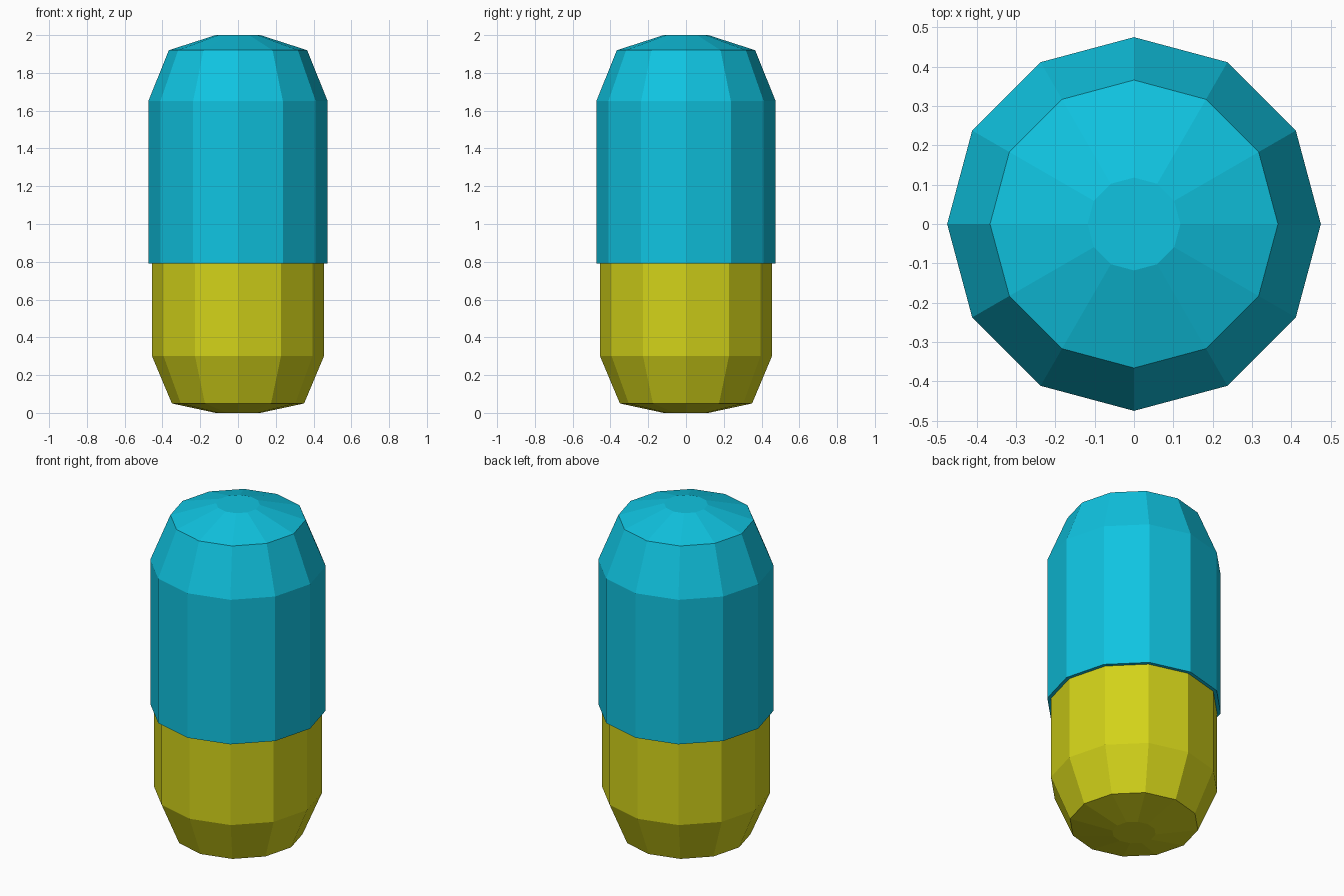
import bpy, bmesh
from math import cos, sin, pi

if "Cube" in bpy.data.objects:
    bpy.data.objects.remove(bpy.data.objects["Cube"])

SIDES = 12


def make_material(name, rgb):
    mat = bpy.data.materials.new(name)
    mat.diffuse_color = (*rgb, 1.0)
    mat.use_nodes = True
    mat.node_tree.nodes["Principled BSDF"].inputs["Base Color"].default_value = mat.diffuse_color
    return mat


def lathe(name, profile, mat):
    """Flat-faced turned shell from (radius, z) points, bottom to top."""
    bm = bmesh.new()
    rings = [[bm.verts.new((r * cos(2 * pi * i / SIDES), r * sin(2 * pi * i / SIDES), z))
              for i in range(SIDES)] for r, z in profile]
    for low, high in zip(rings, rings[1:]):
        for i in range(SIDES):
            j = (i + 1) % SIDES
            bm.faces.new((low[i], low[j], high[j], high[i]))
    # Close the rounded tip of the half (its narrowest ring)
    if profile[0][0] < 0.2:
        bm.faces.new(rings[0][::-1])
    if profile[-1][0] < 0.2:
        bm.faces.new(rings[-1])
    mesh = bpy.data.meshes.new(name)
    bm.to_mesh(mesh)
    bm.free()
    mesh.materials.append(mat)
    obj = bpy.data.objects.new(name, mesh)
    bpy.context.collection.objects.link(obj)
    return obj


# Lower half, slightly narrower, slides into the cap
lathe("capsule_body",
      [(0.118, 0.0), (0.35, 0.05), (0.455, 0.30), (0.455, 0.79)],
      make_material("yellow", (0.65, 0.65, 0.01)))

# Upper half with a thin lip on its underside
lathe("capsule_cap",
      [(0.455, 0.79), (0.475, 0.79), (0.475, 1.65), (0.366, 1.92), (0.118, 2.0)],
      make_material("cyan", (0.005, 0.55, 0.75)))
